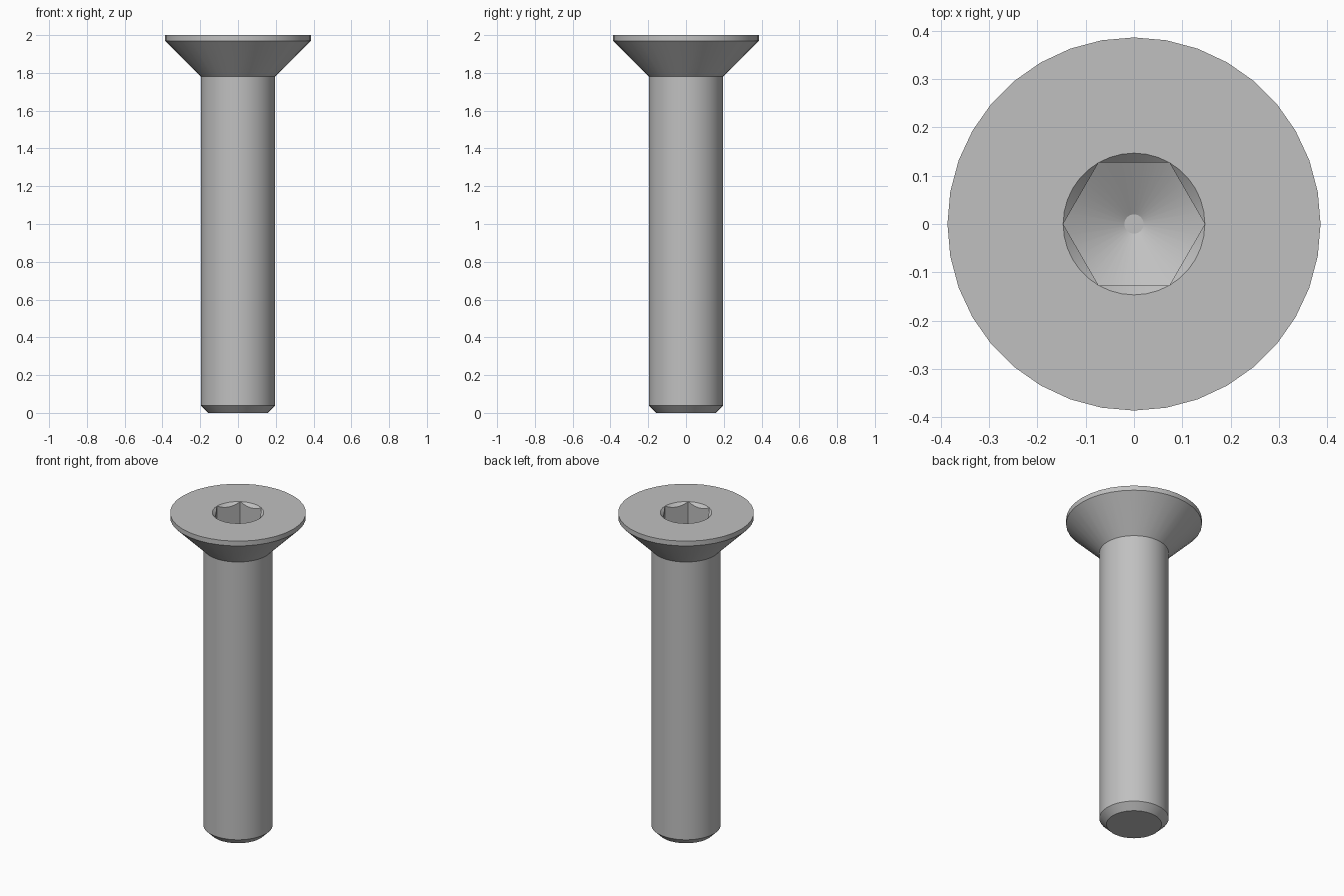
import bpy, bmesh, math

cube = bpy.data.objects.get("Cube")
if cube:
    bpy.data.objects.remove(cube, do_unlink=True)

SIDES = 36
FLAT = 0.127                                  # socket centre to flat
CORNER = FLAT / math.cos(math.radians(30))    # socket centre to corner


def hex_radius(a):
    """Distance from the axis to the hexagon wall at angle a."""
    return FLAT / math.cos(a % math.radians(60) - math.radians(30))


def lathe_ring(bm, radius, height):
    """One ring; radius may be a function of angle, height a function of radius."""
    ring = []
    for i in range(SIDES):
        a = math.tau * i / SIDES
        r = radius(a) if callable(radius) else radius
        z = height(r) if callable(height) else height
        ring.append(bm.verts.new((r * math.cos(a), r * math.sin(a), z)))
    return ring


steel = bpy.data.materials.new("Steel grey")
steel.use_nodes = True
grey = (0.53, 0.53, 0.53, 1)
steel.diffuse_color = grey
steel.node_tree.nodes["Principled BSDF"].inputs["Base Color"].default_value = grey

# Outside from the tip upwards, then down into the hex socket
rings = [
    (0.157, 0),                                # tip
    (0.197, 0.04),                             # tip chamfer
    (0.197, 1.781),                            # shank
    (0.386, 1.97),                             # countersunk cone
    (0.386, 2),                                # head rim
    (CORNER, 2),                               # flat top
    (hex_radius, lambda r: 2 - (CORNER - r)),  # scalloped socket chamfer
    (hex_radius, lambda r: 1.85 - (CORNER - r) * 0.577),  # socket walls
    (0.02, 1.777),                             # drill point
]

bm = bmesh.new()
loops = [lathe_ring(bm, r, z) for r, z in rings]
for low, high in zip(loops, loops[1:]):
    for i in range(SIDES):
        j = (i + 1) % SIDES
        bm.faces.new((low[i], low[j], high[j], high[i]))
bm.faces.new(loops[0][::-1])
bm.faces.new(loops[-1])
bmesh.ops.remove_doubles(bm, verts=bm.verts[:], dist=0.0001)
bmesh.ops.recalc_face_normals(bm, faces=bm.faces[:])

mesh = bpy.data.meshes.new("countersunk_screw")
bm.to_mesh(mesh)
bm.free()
mesh.materials.append(steel)
screw = bpy.data.objects.new("countersunk_screw", mesh)
bpy.context.collection.objects.link(screw)

# Smooth round surfaces, crisp edges
bpy.ops.object.select_all(action="DESELECT")
screw.select_set(True)
bpy.context.view_layer.objects.active = screw
bpy.ops.object.shade_smooth_by_angle(angle=math.radians(25))
